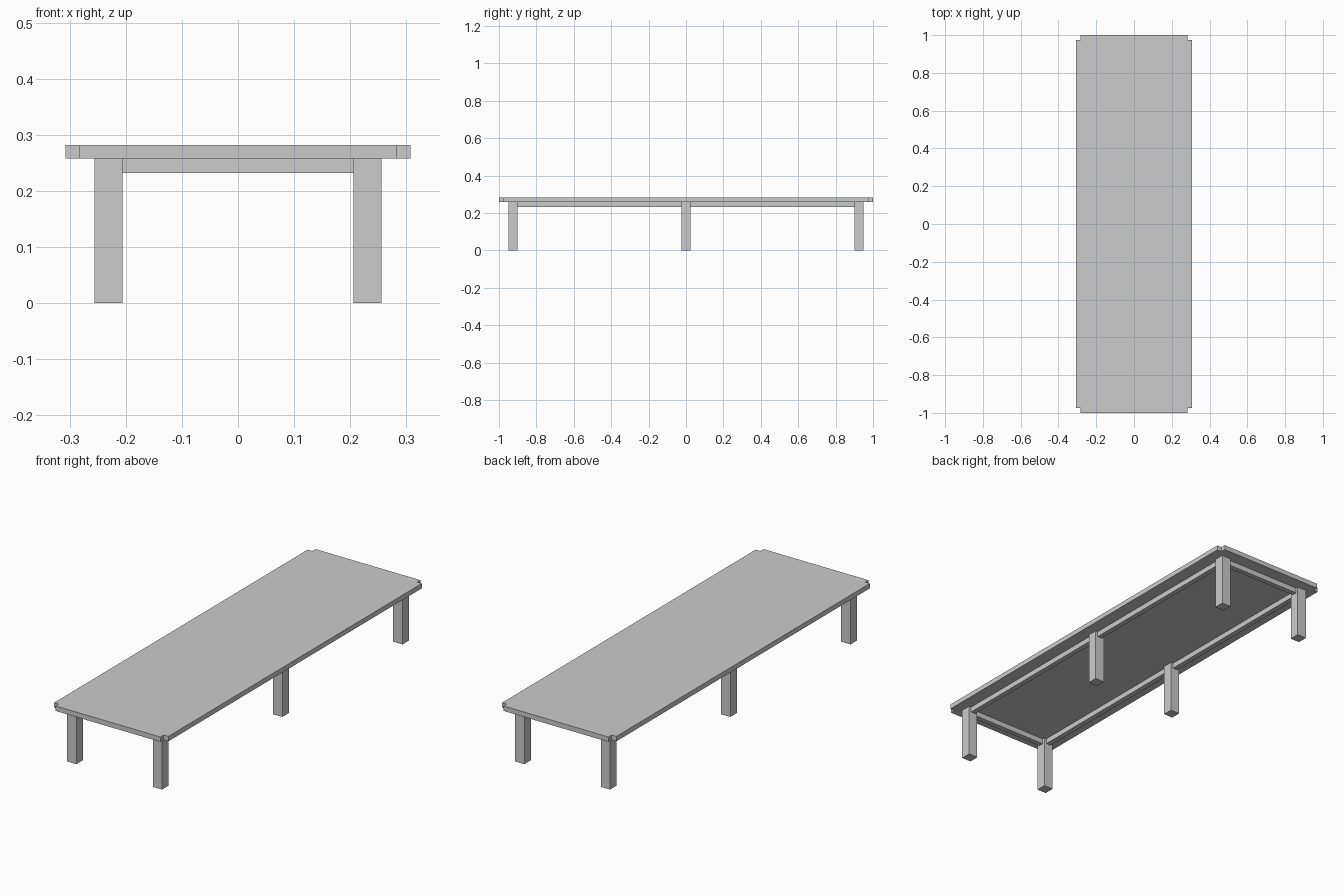
import bpy, bmesh

if "Cube" in bpy.data.objects:
    bpy.data.objects.remove(bpy.data.objects["Cube"])

TOP, UNDER, RAIL = 0.282, 0.258, 0.232   # heights: top face, underside, rail bottom
LX, LY, LEG = 0.231, 0.925, 0.05         # leg centres and width
RAIL_T = 0.025                           # rail thickness


def prism(name, outline, z0, z1):
    """Extrude a flat outline from z0 up to z1."""
    bm = bmesh.new()
    face = bm.faces.new([bm.verts.new((x, y, z0)) for x, y in outline])
    ext = bmesh.ops.extrude_face_region(bm, geom=[face])
    verts = [v for v in ext["geom"] if isinstance(v, bmesh.types.BMVert)]
    bmesh.ops.translate(bm, verts=verts, vec=(0, 0, z1 - z0))
    bmesh.ops.recalc_face_normals(bm, faces=bm.faces)
    mesh = bpy.data.meshes.new(name)
    bm.to_mesh(mesh)
    bm.free()
    obj = bpy.data.objects.new(name, mesh)
    bpy.context.collection.objects.link(obj)
    return obj


def box(name, cx, cy, sx, sy, z0, z1):
    a, b = sx / 2, sy / 2
    return prism(name, [(cx - a, cy - b), (cx + a, cy - b),
                        (cx + a, cy + b), (cx - a, cy + b)], z0, z1)


# Table top with a square notch at each corner
X, Y, N = 0.3075, 1.0, 0.025
outline = []
for sx, sy in ((1, 1), (-1, 1), (-1, -1), (1, -1)):
    corner = [(X, Y - N), (X - N, Y - N), (X - N, Y)]
    if sx * sy < 0:
        corner.reverse()
    outline += [(sx * x, sy * y) for x, y in corner]
prism("table_top", outline, UNDER, TOP)

# Three pairs of square legs, with side rails between them
for side, sx in (("left", -1), ("right", 1)):
    for place, y in (("front", -LY), ("middle", 0), ("back", LY)):
        box(f"{place}_{side}_leg", sx * LX, y, LEG, LEG, 0, UNDER)
    for place, sy in (("front", -1), ("back", 1)):
        box(f"{place}_{side}_rail", sx * LX, sy * LY / 2,
            RAIL_T, LY - LEG, RAIL, UNDER)

# End rails
for place, sy in (("front", -1), ("back", 1)):
    box(f"{place}_end_rail", 0, sy * LY, 2 * LX - LEG, RAIL_T, RAIL, UNDER)
